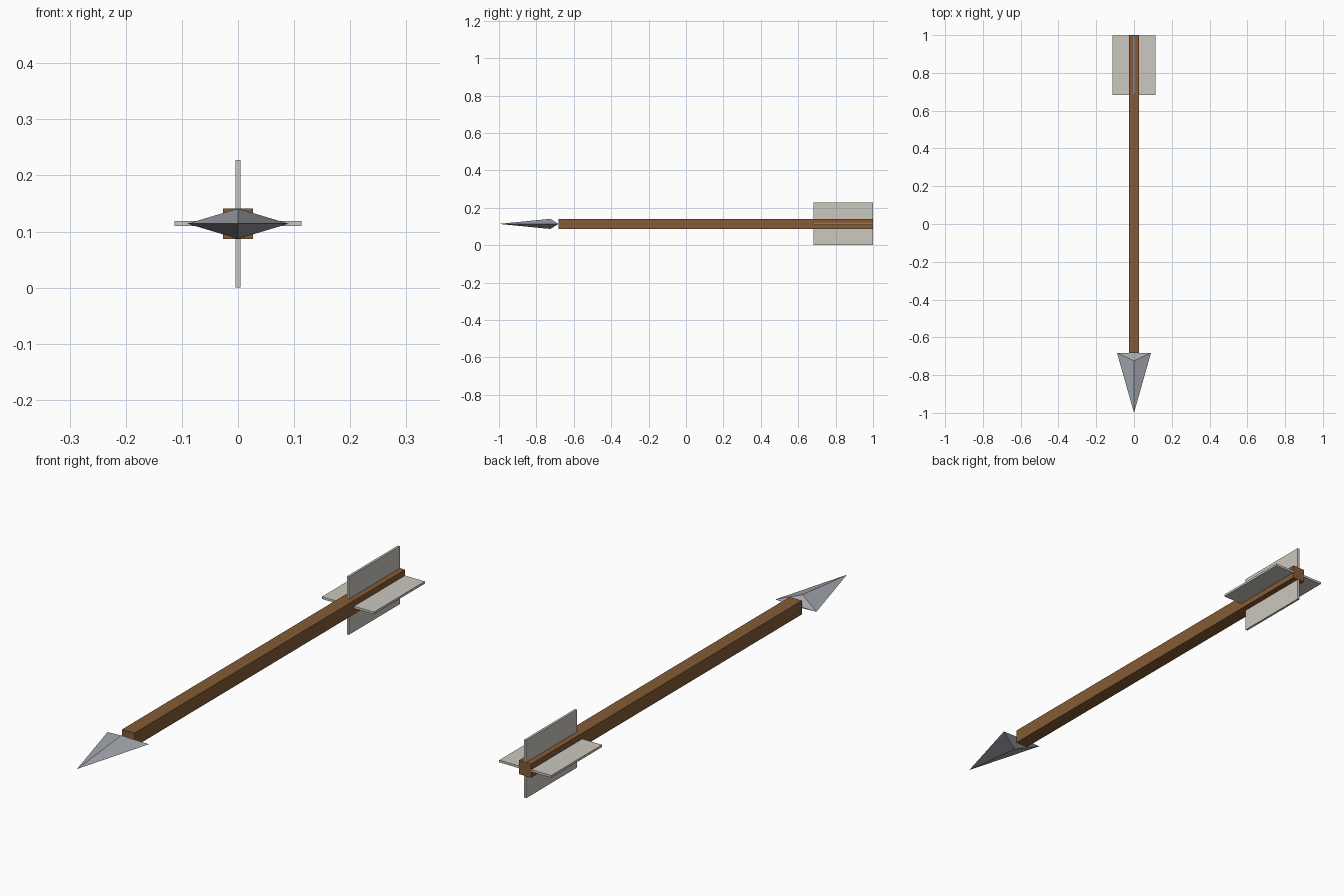
import bpy

if "Cube" in bpy.data.objects:
    bpy.data.objects.remove(bpy.data.objects["Cube"])

Z = 0.114  # height of the arrow's axis


def material(name, rgb):
    m = bpy.data.materials.new(name)
    m.diffuse_color = (*rgb, 1)
    m.use_nodes = True
    m.node_tree.nodes["Principled BSDF"].inputs["Base Color"].default_value = m.diffuse_color
    return m


wood = material("brown wood", (0.235, 0.105, 0.035))
steel = material("grey steel", (0.36, 0.38, 0.41))
feather = material("pale feather", (0.60, 0.58, 0.52))


def mesh_object(name, verts, faces, mat):
    me = bpy.data.meshes.new(name)
    me.from_pydata(verts, [], faces)
    me.materials.append(mat)
    ob = bpy.data.objects.new(name, me)
    bpy.context.collection.objects.link(ob)
    return ob


def box(name, hx, y0, y1, hz, mat):
    """Box centred on the arrow's axis."""
    verts = [(x, y, Z + z) for z in (-hz, hz)
             for x, y in ((-hx, y0), (hx, y0), (hx, y1), (-hx, y1))]
    faces = [(3, 2, 1, 0), (4, 5, 6, 7)]
    faces += [(i, (i + 1) % 4, (i + 1) % 4 + 4, i + 4) for i in range(4)]
    return mesh_object(name, verts, faces, mat)


# Square shaft
box("shaft", 0.027, -0.682, 1.0, 0.027, wood)

# Crossed fletching plates, ending just inside the shaft's end face
box("vertical_fletching", 0.0045, 0.683, 0.999, 0.114, feather)
box("horizontal_fletching", 0.113, 0.683, 0.999, 0.0045, feather)

# Faceted arrowhead: tip, two barbs, upper and lower ridge points
mesh_object(
    "arrowhead",
    [(0, -1.0, Z), (-0.09, -0.682, Z), (0.09, -0.682, Z),
     (0, -0.725, Z + 0.027), (0, -0.725, Z - 0.027)],
    [(0, 3, 1), (0, 2, 3), (0, 1, 4), (0, 4, 2), (1, 3, 2), (1, 2, 4)],
    steel)
